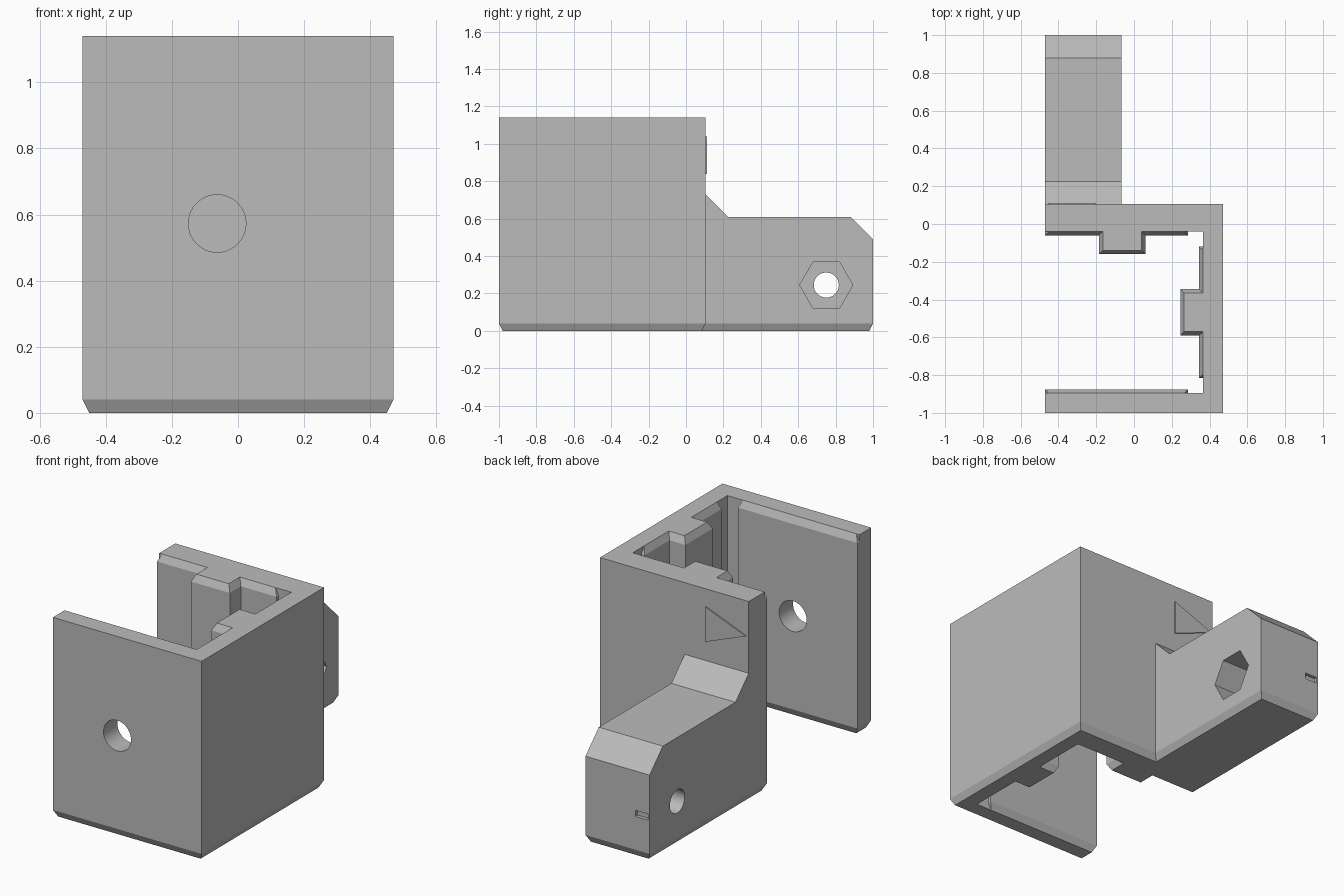
import bpy, bmesh, math
from mathutils import Matrix

if "Cube" in bpy.data.objects:
    bpy.data.objects.remove(bpy.data.objects["Cube"])

H = 1.14            # bracket height
CX, CZ = 0.02, 0.04  # edge chamfer: inward, upward

grey = bpy.data.materials.new("plain_grey")
grey.use_nodes = True
grey.diffuse_color = (0.5, 0.5, 0.5, 1)
grey.node_tree.nodes["Principled BSDF"].inputs["Base Color"].default_value = (0.5, 0.5, 0.5, 1)


def finish(name, bm):
    bmesh.ops.recalc_face_normals(bm, faces=bm.faces)
    mesh = bpy.data.meshes.new(name)
    bm.to_mesh(mesh)
    bm.free()
    mesh.materials.append(grey)
    obj = bpy.data.objects.new(name, mesh)
    bpy.context.collection.objects.link(obj)
    return obj


def block(name, x0, x1, y0, y1, z0=0, z1=H, bottom=False, top=False):
    """Box whose lower and upper rims may be chamfered."""
    levels = [(z0, CX), (z0 + CZ, 0)] if bottom else [(z0, 0)]
    levels += [(z1 - CZ, 0), (z1, CX)] if top else [(z1, 0)]
    bm = bmesh.new()
    rings = []
    for z, i in levels:
        corners = [(x0 + i, y0 + i), (x1 - i, y0 + i), (x1 - i, y1 - i), (x0 + i, y1 - i)]
        rings.append([bm.verts.new((x, y, z)) for x, y in corners])
    bm.faces.new(rings[0])
    bm.faces.new(rings[-1])
    for a, b in zip(rings, rings[1:]):
        for k in range(4):
            bm.faces.new((a[k], a[k - 1], b[k - 1], b[k]))
    return finish(name, bm)


def prism(name, points, axis, start, end):
    """Extrude a profile along x (points are y, z) or y (points are x, z)."""
    bm = bmesh.new()
    place = (lambda p, d: (d, *p)) if axis == "x" else (lambda p, d: (p[0], d, p[1]))
    face = bm.faces.new([bm.verts.new(place(p, start)) for p in points])
    new = bmesh.ops.extrude_face_region(bm, geom=[face])["geom"]
    shift = (end - start, 0, 0) if axis == "x" else (0, end - start, 0)
    bmesh.ops.translate(bm, vec=shift, verts=[v for v in new if isinstance(v, bmesh.types.BMVert)])
    return finish(name, bm)


def ngon(a, b, radius, sides):
    step = math.tau / sides
    return [(a + radius * math.cos(k * step), b + radius * math.sin(k * step)) for k in range(sides)]


def boolean(obj, tool, operation="DIFFERENCE"):
    tool.hide_render = True
    mod = obj.modifiers.new("cut", "BOOLEAN")
    mod.operation, mod.solver, mod.object = operation, "EXACT", tool
    bpy.context.view_layer.objects.active = obj
    bpy.ops.object.modifier_apply(modifier=mod.name)
    bpy.data.objects.remove(tool)


# Three-sided bracket, open towards -x, with a screw hole in the front wall
bracket = block("bracket", -0.47, 0.47, -1, 0.105, bottom=True)
boolean(bracket, block("cavity", -0.8, 0.365, -0.895, -0.04, -0.2, H + 0.2))

# Raised pads and guide ribs inside the walls
inner = [
    ("front_pad", -0.47, 0.285, -0.95, -0.875),
    ("back_pad", -0.47, 0.285, -0.06, 0.03),
    ("side_pad", 0.345, 0.42, -0.815, -0.12),
    ("back_rib", -0.185, 0.06, -0.16, 0.03),
    ("side_rib", 0.245, 0.42, -0.59, -0.345),
]
for name, *extent in inner:
    boolean(bracket, block(name, *extent, bottom=True, top=True), "UNION")
boolean(bracket, prism("screw_hole", ngon(-0.063, 0.573, 0.087, 40), "y", -1.1, -0.8))

# Mounting arm: chamfered bar trimmed by a side profile
arm = block("mounting_arm", -0.47, -0.065, 0.05, 1, z1=0.8, bottom=True)
profile = [(0, -0.1), (1.1, -0.1), (1.1, 0.39), (0.88, 0.61), (0.225, 0.61), (0.105, 0.73), (0, 0.73)]
boolean(arm, prism("arm_profile", profile, "x", -0.6, 0.1), "INTERSECT")

# Bolt hole, nut pocket and the small slot in the arm's end
boolean(arm, prism("bolt_hole", ngon(0.75, 0.245, 0.067, 40), "x", -0.6, 0.1))
boolean(arm, prism("nut_pocket", ngon(0.75, 0.245, 0.142, 6), "x", -0.265, 0.1))
boolean(arm, block("end_slot", -0.46, -0.38, 0.98, 1.1, 0.23, 0.265))

# Raised triangular direction mark
prism("direction_mark", [(-0.2, 0.84), (-0.2, 1.04), (-0.455, 0.94)], "y", 0.09, 0.112)

# Soft shading in the round holes, sharp edges elsewhere
for obj in (bracket, arm):
    bpy.ops.object.select_all(action="DESELECT")
    obj.select_set(True)
    bpy.context.view_layer.objects.active = obj
    bpy.ops.object.shade_smooth_by_angle(angle=math.radians(20))
